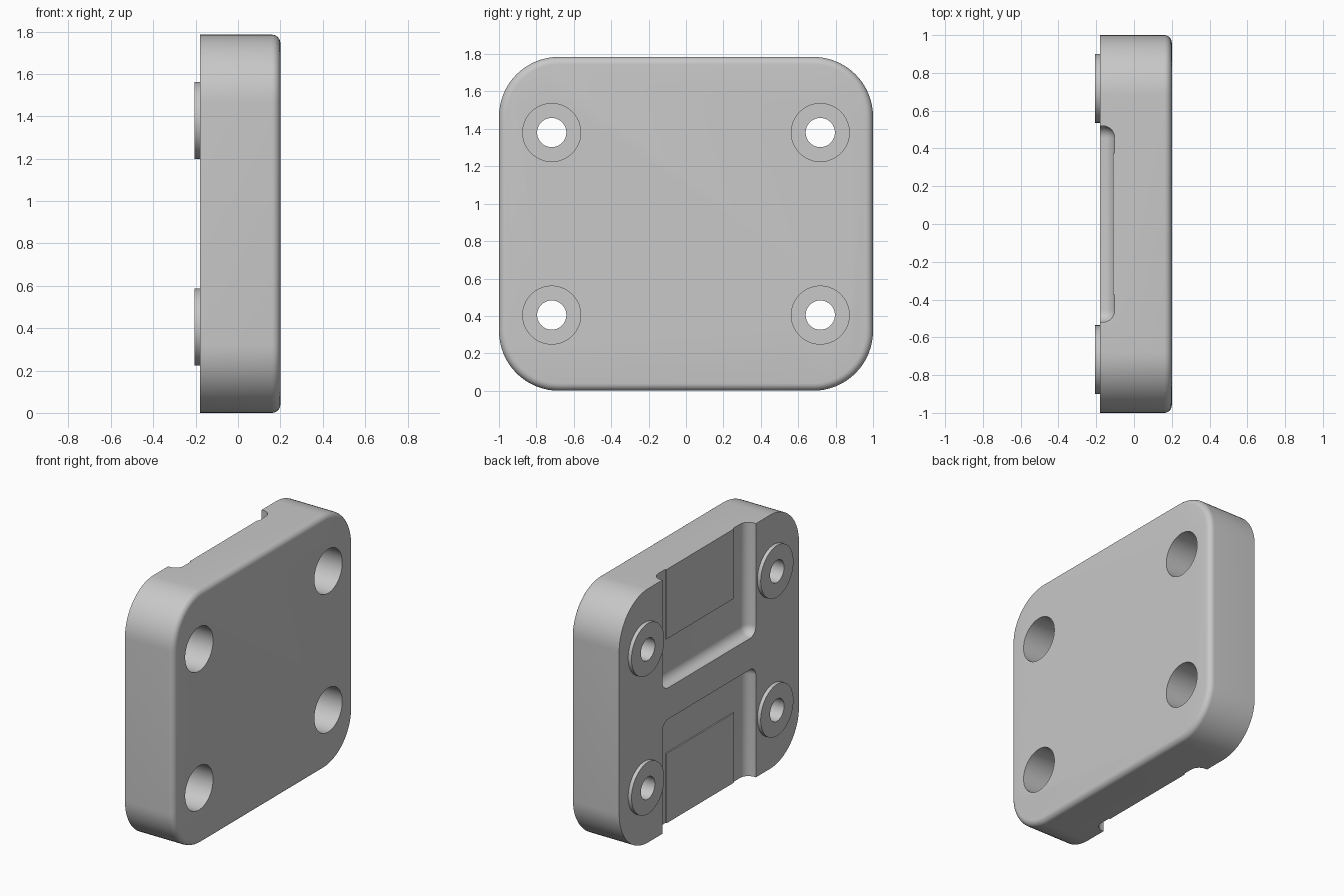
import bpy, bmesh
from math import cos, sin, tau
from mathutils import Vector

if "Cube" in bpy.data.objects:
    bpy.data.objects.remove(bpy.data.objects["Cube"])

HEIGHT = 1.785
MID = HEIGHT / 2
FRONT, BACK = 0.2, -0.18
HOLE, BORE, BOSS = 0.078, 0.155, 0.182
FLOOR, PAD = -0.102, -0.111
CENTRES = [(y, MID + z) for y in (-0.718, 0.718) for z in (-0.488, 0.488)]

grey = bpy.data.materials.new("light grey")
grey.use_nodes = True
grey.diffuse_color = (0.58, 0.58, 0.58, 1)
grey.node_tree.nodes["Principled BSDF"].inputs["Base Color"].default_value = grey.diffuse_color


def finish(name, bm):
    bmesh.ops.recalc_face_normals(bm, faces=bm.faces)
    mesh = bpy.data.meshes.new(name)
    bm.to_mesh(mesh)
    bm.free()
    mesh.materials.append(grey)
    obj = bpy.data.objects.new(name, mesh)
    bpy.context.collection.objects.link(obj)
    return obj


def box(low, high):
    bm = bmesh.new()
    bmesh.ops.create_cube(bm, size=1)
    low, high = Vector(low), Vector(high)
    for v in bm.verts:
        v.co = (low + high) / 2 + v.co * (high - low)
    return bm


def bevel(bm, edges, radius, segments):
    bmesh.ops.bevel(bm, geom=edges, offset=radius, segments=segments,
                    profile=0.5, affect='EDGES', clamp_overlap=True)


def turned(name, profile, centre, ring=False, sides=64):
    """Revolve (x, radius) points round an axis along x."""
    bm = bmesh.new()
    loops = [[bm.verts.new((x, centre[0] + r * cos(tau * i / sides),
                            centre[1] + r * sin(tau * i / sides)))
              for i in range(sides)] for x, r in profile]
    pairs = list(zip(loops, loops[1:]))
    if ring:
        pairs.append((loops[-1], loops[0]))
    else:
        bm.faces.new(loops[0])
        bm.faces.new(loops[-1])
    for a, b in pairs:
        for i in range(sides):
            j = (i + 1) % sides
            bm.faces.new((a[i], a[j], b[j], b[i]))
    return finish(name, bm)


def cut(target, cutter):
    mod = target.modifiers.new("cut", 'BOOLEAN')
    mod.operation = 'DIFFERENCE'
    mod.solver = 'EXACT'
    mod.object = cutter
    bpy.context.view_layer.objects.active = target
    bpy.ops.object.modifier_apply(modifier=mod.name)
    bpy.data.objects.remove(cutter)


def smooth(obj):
    bpy.ops.object.select_all(action='DESELECT')
    obj.select_set(True)
    bpy.context.view_layer.objects.active = obj
    bpy.ops.object.shade_smooth_by_angle(angle=0.5)


# Plate with round corners and a softened outer rim
bm = box((BACK, -1, 0), (FRONT, 1, HEIGHT))
bevel(bm, [e for e in bm.edges if abs(e.verts[0].co.x - e.verts[1].co.x) > 0.1], 0.32, 16)
bevel(bm, [e for e in bm.edges if all(v.co.x > FRONT - 1e-4 for v in e.verts)], 0.04, 6)
plate = finish("plate", bm)

# Round-edged pockets, open at the top and bottom of the plate
for low, high in ((MID + 0.11, HEIGHT + 0.4), (-0.4, MID - 0.11)):
    bm = box((BACK - 0.4, -0.52, low), (FLOOR, 0.52, high))
    bevel(bm, bm.edges[:], 0.065, 8)
    cut(plate, finish("pocket_cutter", bm))

# Stepped bolt holes, wide on the outer face
for c in CENTRES:
    steps = [(BACK - 0.2, HOLE), (-0.05, HOLE), (-0.05, BORE), (FRONT + 0.2, BORE)]
    cut(plate, turned("bolt_cutter", steps, c))
smooth(plate)

# Raised rings round the holes on the back
for c in CENTRES:
    rim = [(-0.206, HOLE), (-0.206, BOSS), (BACK, BOSS), (BACK, HOLE)]
    side = "left" if c[0] > 0 else "right"
    level = "upper" if c[1] > MID else "lower"
    smooth(turned(f"{level}_{side}_boss", rim, c, ring=True))

# Thin pads on the pocket floors
for name, low, high in (("upper_pad", HEIGHT - 0.49, HEIGHT), ("lower_pad", 0, 0.49)):
    finish(name, box((PAD, -0.375, low), (FLOOR, 0.375, high)))
